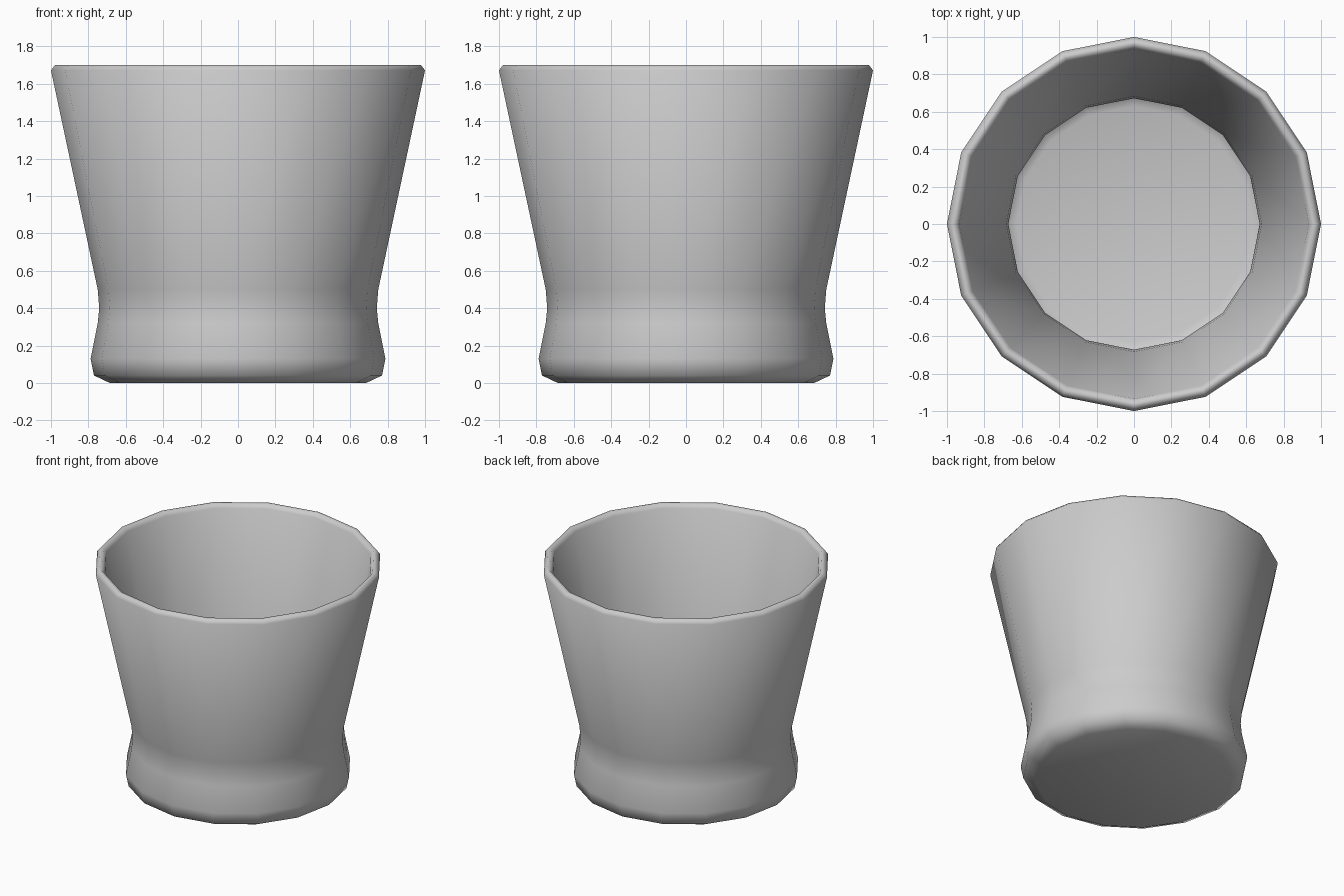
import bpy, bmesh, math

if "Cube" in bpy.data.objects:
    bpy.data.objects.remove(bpy.data.objects["Cube"])

SIDES = 16

# Cup cross-section (radius, height): outer base up to the rim, then down the inside to the floor
PROFILE = [
    (0.685, 0.0), (0.77, 0.04), (0.788, 0.13),            # rounded foot
    (0.75, 0.32), (0.742, 0.40), (0.75, 0.50),            # waist
    (1.0, 1.672), (0.978, 1.70), (0.955, 1.70), (0.935, 1.672),  # flared wall and rim
    (0.683, 0.50), (0.672, 0.40), (0.682, 0.32),          # inner waist
    (0.722, 0.14), (0.705, 0.09), (0.63, 0.065),          # inner foot and floor
]

# Lathe the profile into one closed shell
bm = bmesh.new()
rings = []
for r, z in PROFILE:
    rings.append([bm.verts.new((r * math.cos(2 * math.pi * i / SIDES),
                                r * math.sin(2 * math.pi * i / SIDES), z))
                  for i in range(SIDES)])
for low, high in zip(rings, rings[1:]):
    for i in range(SIDES):
        j = (i + 1) % SIDES
        bm.faces.new((low[i], low[j], high[j], high[i]))

# Underside and inner floor
bm.faces.new(rings[0][::-1])
bm.faces.new(rings[-1])
bmesh.ops.recalc_face_normals(bm, faces=bm.faces)
for f in bm.faces:
    f.smooth = True

mesh = bpy.data.meshes.new("cup")
bm.to_mesh(mesh)
bm.free()
cup = bpy.data.objects.new("cup", mesh)
bpy.context.collection.objects.link(cup)

# Plain grey
grey = bpy.data.materials.new("light grey")
grey.diffuse_color = (0.6, 0.6, 0.6, 1)
grey.use_nodes = True
grey.node_tree.nodes["Principled BSDF"].inputs["Base Color"].default_value = grey.diffuse_color
mesh.materials.append(grey)
